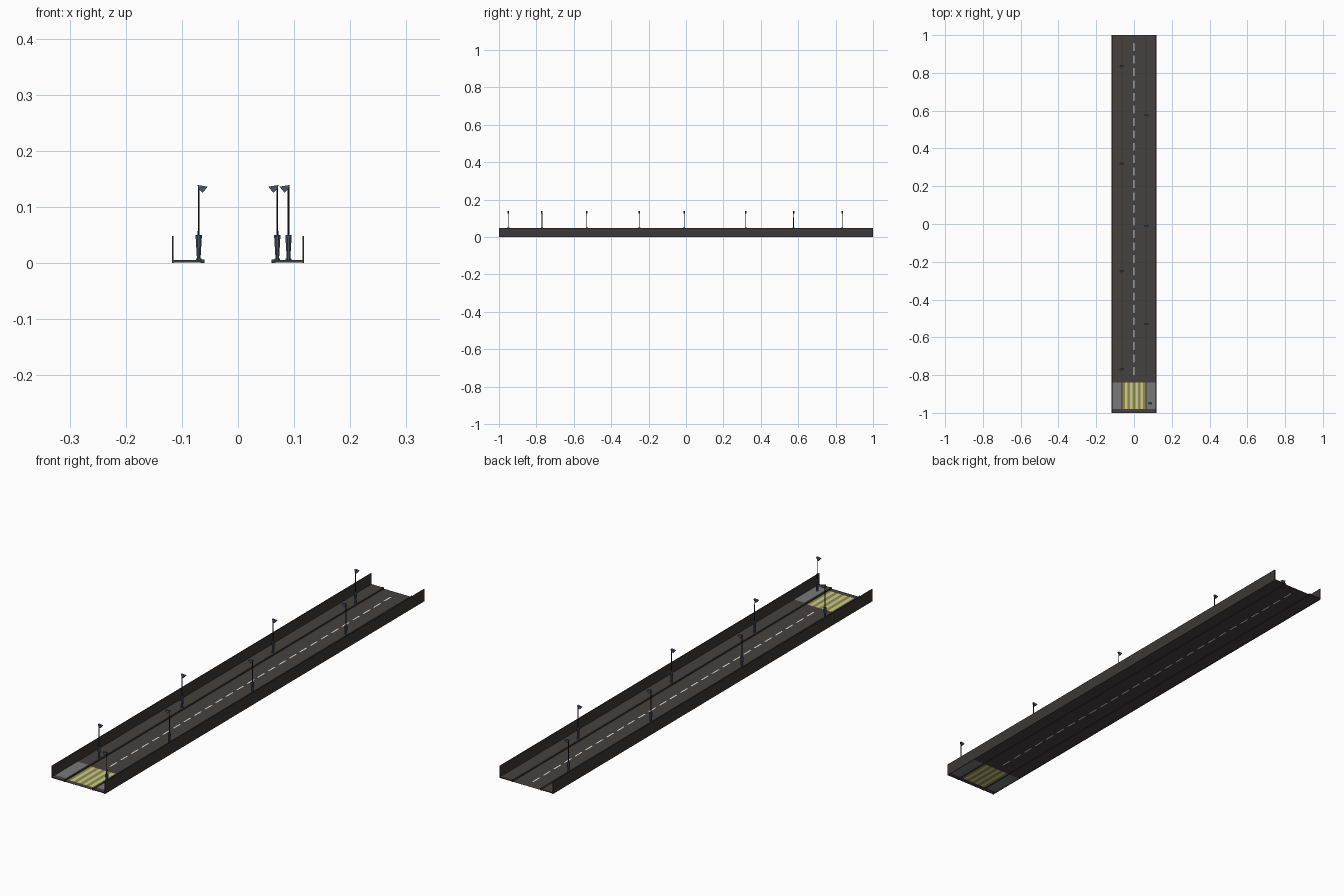
import bpy, bmesh, math
from mathutils import Matrix, Vector

if "Cube" in bpy.data.objects:
    bpy.data.objects.remove(bpy.data.objects["Cube"])


def mat(name, r, g, b):
    m = bpy.data.materials.new(name)
    m.diffuse_color = (r, g, b, 1)
    m.use_nodes = True
    m.node_tree.nodes["Principled BSDF"].inputs["Base Color"].default_value = m.diffuse_color
    return m


ASPHALT = mat("asphalt", 0.060, 0.053, 0.050)
WHITE = mat("line_white", 0.75, 0.75, 0.72)
YELLOW = mat("crossing_yellow", 0.30, 0.27, 0.05)
PALE = mat("crossing_pale", 0.58, 0.60, 0.32)
GREY = mat("paving_grey", 0.19, 0.19, 0.19)
WALL = mat("wall_dark", 0.045, 0.041, 0.038)
POLE = mat("pole_black", 0.015, 0.015, 0.015)
STEEL = mat("lamp_blue_grey", 0.075, 0.088, 0.130)

ROAD = 0.062          # half width of the carriageway
EDGE = 0.118          # half width of the whole model
CROSS = (-0.98, -0.84)  # crossing extent along y


def finish(bm, name, mats):
    bmesh.ops.recalc_face_normals(bm, faces=bm.faces)
    me = bpy.data.meshes.new(name)
    bm.to_mesh(me)
    bm.free()
    for m in mats:
        me.materials.append(m)
    ob = bpy.data.objects.new(name, me)
    bpy.context.collection.objects.link(ob)
    return ob


def add_box(bm, x0, x1, y0, y1, z0, z1, mi=0):
    size = Vector((x1 - x0, y1 - y0, z1 - z0))
    mid = Vector((x0 + x1, y0 + y1, z0 + z1)) / 2
    vs = bmesh.ops.create_cube(bm, size=1, matrix=Matrix.Translation(mid) @ Matrix.Diagonal((*size, 1)))["verts"]
    for f in {f for v in vs for f in v.link_faces}:
        f.material_index = mi


# Road sheet, cut into dashes and crossing stripes
STRIPES, DASH, PERIOD, START, HALF = 9, 0.042, 0.066, -0.80, 0.0028
n_dash = 27
xs = sorted([-ROAD + 2 * ROAD * i / STRIPES for i in range(STRIPES + 1)] + [-HALF, HALF])
ys = [-1, *CROSS]
for i in range(n_dash):
    ys += [START + i * PERIOD, START + i * PERIOD + DASH]
ys.append(1)
bm = bmesh.new()
grid = [[bm.verts.new((x, y, 0.001)) for x in xs] for y in ys]
for j in range(len(ys) - 1):
    yc = (ys[j] + ys[j + 1]) / 2
    for i in range(len(xs) - 1):
        xc = (xs[i] + xs[i + 1]) / 2
        f = bm.faces.new((grid[j][i], grid[j][i + 1], grid[j + 1][i + 1], grid[j + 1][i]))
        if CROSS[0] < yc < CROSS[1]:
            stripe = int((xc + ROAD) / (2 * ROAD) * STRIPES)
            f.material_index = 3 if stripe % 2 else 2
        elif abs(xc) < HALF and yc > START and (yc - START) % PERIOD < DASH:
            f.material_index = 1
finish(bm, "road", [ASPHALT, WHITE, YELLOW, PALE])

for side, s in (("left", -1), ("right", 1)):
    def span(a, b):
        return sorted((s * a, s * b))

    # Pavement, paved grey beside the crossing
    bm = bmesh.new()
    for y0, y1, mi in ((-1, CROSS[0], 0), (*CROSS, 1), (CROSS[1], 1, 0)):
        add_box(bm, *span(0.066, EDGE - 0.002), y0, y1, 0.001, 0.005, mi)
    finish(bm, side + "_pavement", [ASPHALT, GREY])

    # Kerb
    bm = bmesh.new()
    add_box(bm, *span(0.060, 0.067), -1, 1, 0, 0.0065)
    finish(bm, side + "_kerb", [WALL])

    # Side wall
    bm = bmesh.new()
    add_box(bm, *span(EDGE - 0.003, EDGE), -1, 1, 0, 0.048)
    finish(bm, side + "_wall", [WALL])


def cone(bm, r0, r1, z0, z1, mi):
    vs = bmesh.ops.create_cone(bm, cap_ends=True, segments=8, radius1=r0, radius2=r1, depth=z1 - z0,
                               matrix=Matrix.Translation((0, 0, (z0 + z1) / 2))
                               @ Matrix.Rotation(math.pi / 8, 4, 'Z'))["verts"]
    for f in {f for v in vs for f in v.link_faces}:
        f.material_index = mi


def street_lamp(name, x, y):
    bm = bmesh.new()
    cone(bm, 0.0055, 0.0055, 0.004, 0.008, 1)   # foot plate
    cone(bm, 0.0035, 0.0062, 0.008, 0.050, 1)   # flared base
    cone(bm, 0.0019, 0.0016, 0.050, 0.137, 0)   # pole
    # wedge-shaped head pointing to the road
    d = -1 if x > 0 else 1
    prof = [(-0.002, 0.139), (0.016, 0.136), (0.007, 0.125), (-0.001, 0.133)]
    ends = [[bm.verts.new((d * px, py, pz)) for px, pz in prof] for py in (-0.004, 0.004)]
    faces = [bm.faces.new(e) for e in ends]
    for i in range(4):
        k = (i + 1) % 4
        faces.append(bm.faces.new((ends[0][i], ends[0][k], ends[1][k], ends[1][i])))
    for f in faces:
        f.material_index = 1
    finish(bm, name, [POLE, STEEL]).location = (x, y, 0)


# Street lamps on alternating sides
LAMPS = [(0.09, -0.95), (-0.07, -0.77), (0.07, -0.53), (-0.07, -0.25),
         (0.07, -0.01), (-0.07, 0.32), (0.07, 0.575), (-0.07, 0.835)]
for i, (x, y) in enumerate(LAMPS):
    street_lamp(f"street_lamp_{i + 1}", x, y)
